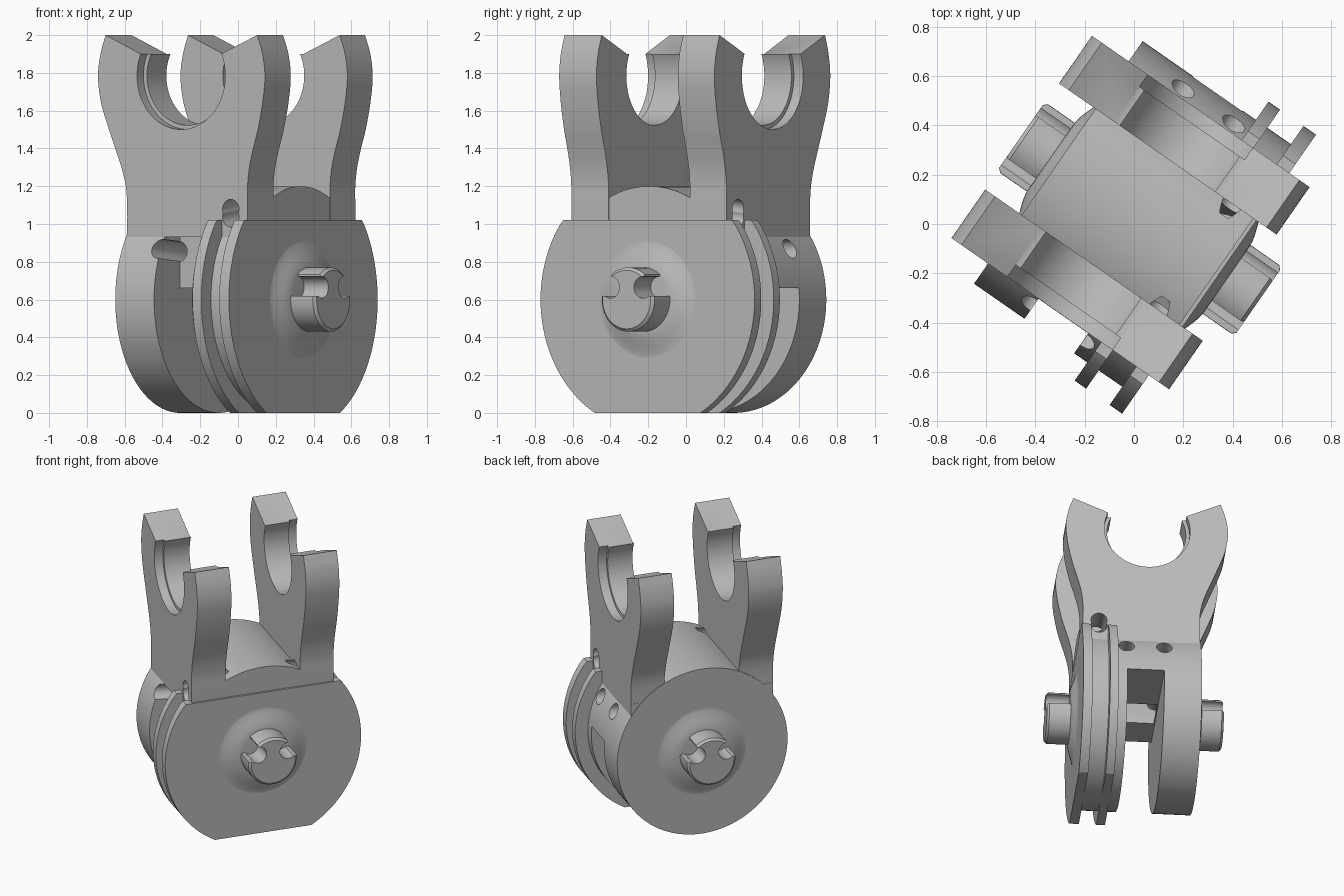
import bpy, bmesh, math
from mathutils import Matrix, Vector

if "Cube" in bpy.data.objects:
    bpy.data.objects.remove(bpy.data.objects["Cube"])

# Local frame: X = lower pin axis, Y = upper pin axis; turned about z at the end
TURN = Matrix.Rotation(math.radians(-34.8), 4, 'Z')
CY, CZ = 0.03, 0.6          # centre of the round lower lugs
grey = bpy.data.materials.new("light_grey")
grey.diffuse_color = (0.5, 0.5, 0.5, 1)
grey.use_nodes = True
grey.node_tree.nodes["Principled BSDF"].inputs["Base Color"].default_value = grey.diffuse_color


def make(name, bm):
    bmesh.ops.recalc_face_normals(bm, faces=bm.faces)
    me = bpy.data.meshes.new(name)
    bm.to_mesh(me)
    bm.free()
    ob = bpy.data.objects.new(name, me)
    bpy.context.collection.objects.link(ob)
    return ob


def loft(name, a, b):
    """Solid between two matching loops of 3D points."""
    bm = bmesh.new()
    va, vb = [bm.verts.new(p) for p in a], [bm.verts.new(p) for p in b]
    n = len(a)
    bm.faces.new(va)
    bm.faces.new(vb[::-1])
    for i in range(n):
        bm.faces.new((va[i], va[(i + 1) % n], vb[(i + 1) % n], vb[i]))
    return make(name, bm)


def prism_x(name, pts, lo, hi):
    return loft(name, [(lo, p, q) for p, q in pts], [(hi, p, q) for p, q in pts])


def prism_y(name, pts, lo, hi):
    return loft(name, [(p, lo, q) for p, q in pts], [(p, hi, q) for p, q in pts])


def box(name, x0, x1, y0, y1, z0, z1):
    return prism_x(name, [(y0, z0), (y1, z0), (y1, z1), (y0, z1)], x0, x1)


def rod(name, p, q, r, seg=48):
    p, q = Vector(p), Vector(q)
    d = (q - p).normalized()
    s = d.cross(Vector((0, 0, 1))).normalized()
    t = s.cross(d)
    ring = [(s * math.cos(2 * math.pi * i / seg) + t * math.sin(2 * math.pi * i / seg)) * r for i in range(seg)]
    return loft(name, [p + v for v in ring], [q + v for v in ring])


def disc(name, lo, hi, r, y=CY, z=CZ, zmin=0.0, zmax=9.0, seg=128):
    pts = []
    for i in range(seg):
        a = 2 * math.pi * (i + .5) / seg
        pts.append((y + r * math.cos(a), min(zmax, max(zmin, z + r * math.sin(a)))))
    clean = [p for i, p in enumerate(pts)
             if not (p[1] in (zmin, zmax) and pts[i - 1][1] == p[1] and pts[(i + 1) % seg][1] == p[1])]
    return prism_x(name, clean, lo, hi)


def combine(base, others, op):
    for o in others:
        m = base.modifiers.new("b", 'BOOLEAN')
        m.operation, m.solver, m.object = op, 'EXACT', o
    bpy.context.view_layer.update()
    me = bpy.data.meshes.new_from_object(base.evaluated_get(bpy.context.evaluated_depsgraph_get()))
    base.modifiers.clear()
    base.data = me
    for o in others:
        bpy.data.objects.remove(o)
    return base


def smooth_curve(pts, steps=5):
    """Catmull-Rom through the points."""
    p = [pts[0]] + pts + [pts[-1]]
    out = []
    for i in range(1, len(p) - 2):
        for k in range(steps):
            t = k / steps
            out.append(tuple(.5 * (2 * b + (c - a) * t + (2 * a - 5 * b + 4 * c - d) * t * t
                                   + (3 * b - a - 3 * c + d) * t ** 3)
                             for a, b, c, d in zip(p[i - 1], p[i], p[i + 1], p[i + 2])))
    return out + [pts[-1]]


# Central body: shoulder block, plain lug, grooved lug
body = box("clevis_body", -.39, .39, -.47, .53, .72, 1.02)
parts = [disc("core", -.395, .385, .6),
         disc("rim_inner", .165, .222, .69, zmax=1.02),
         disc("rim_outer", .338, .40, .69, zmax=1.02)]

# Upper fork arms: flared profile with a V mouth
left = smooth_curve([(-.388, .95), (-.388, 1.1), (-.397, 1.2), (-.425, 1.3), (-.465, 1.4),
                     (-.505, 1.5), (-.556, 1.64), (-.576, 1.78), (-.56, 1.9), (-.527, 2)])
right = smooth_curve([(.45, 2), (.485, 1.9), (.50, 1.78), (.485, 1.64), (.455, 1.5),
                      (.425, 1.4), (.40, 1.3), (.388, 1.2), (.388, 1.1), (.388, .95)])
arm = left + [(-.30, 1.9), (.217, 1.9)] + right
parts += [prism_y("front_arm", arm, -.47, -.23), prism_y("back_arm", arm, .295, .53)]
combine(body, parts, 'UNION')

# Cutters: stepped bores of the arms
cuts = [rod("bore", (-.04, -.8, 1.785), (-.04, .8, 1.785), .262, 96),
        rod("bore_front", (-.04, -.8, 1.785), (-.04, -.41, 1.785), .2845, 96),
        rod("bore_back", (-.04, .47, 1.785), (-.04, .8, 1.785), .2845, 96)]
# Gap between the lugs and the funnel leading down into it
cuts += [box("gap", -.145, .10, -.9, .9, -.2, .66),
         box("gap_front", -.145, .10, -.9, -.33, .5, .93),
         box("gap_mid", -.14, .10, -.08, .17, .5, .9)]


def rect(x0, x1, y0, y1, z):
    return [(x0, y0, z), (x1, y0, z), (x1, y1, z), (x0, y1, z)]


cuts.append(loft("funnel", rect(-.145, .10, -.08, .17, .68), rect(-.36, .36, -.21, .275, 1.03)))
# Cable holes through the shoulders and above the groove
for s in (-1, 1):
    for x in (-.15, .10):
        cuts.append(rod("cable_hole", (x, CY + s * .05, .83), (x, CY + s * .8, .89), .052, 32))
    for dz in (0, -.04):
        cuts.append(rod("groove_hole", (.28, CY + s * .2, 1.115 + dz), (.28, CY + s * .8, 1.04 + dz), .053, 32))
combine(body, cuts, 'DIFFERENCE')
objs = [body]

# Pins with two side bites, and flared bosses, on both lugs
for s, name, face, tip in ((1, "right", .40, .594), (-1, "left", .395, .58)):
    prof = [(.17, face - .05), (.17, tip - .015), (.155, tip), (0, tip)]
    bm = bmesh.new()
    rings = []
    for r, x in [(0, face - .05)] + prof:
        rings.append([bm.verts.new((s * x, CY + r * math.cos(2 * math.pi * i / 64),
                                    CZ + r * math.sin(2 * math.pi * i / 64)))
                      for i in range(64 if r else 1)])
    for a, b in zip(rings, rings[1:]):
        for i in range(64):
            j = (i + 1) % 64
            f = [a[i % len(a)], a[j % len(a)], b[j % len(b)], b[i % len(b)]]
            bm.faces.new(list(dict.fromkeys(f)))
    pin = make(name + "_pin", bm)
    bites = [rod("bite", (s * (face + .025), CY + e * .105, .665), (s * .8, CY + e * .105, .665), .058, 32)
             for e in (-1, 1)]
    bites += [box("ledge", *sorted((s * (face + .025), s * .8)),
                  *sorted((CY + e * .105, CY + e * .3)), .62, .9) for e in (-1, 1)]
    objs.append(combine(pin, bites, 'DIFFERENCE'))
    # boss: low bell-shaped flare blending into the lug face
    bm = bmesh.new()
    prev = None
    for k in range(9):
        t = k / 8
        r, x = .33 - .17 * t, face - .002 + .04 * t * t * (3 - 2 * t)
        ring = [bm.verts.new((s * x, CY + r * math.cos(2 * math.pi * i / 64),
                              CZ + r * math.sin(2 * math.pi * i / 64))) for i in range(64)]
        for i in range(64 if prev else 0):
            bm.faces.new((prev[i], prev[(i + 1) % 64], ring[(i + 1) % 64], ring[i]))
        prev = ring
    bm.faces.new(prev)
    boss = make(name + "_boss", bm)
    # make sure the open shell faces outward
    if boss.data.polygons[-1].normal.x * s < 0:
        boss.data.flip_normals()
    objs.append(boss)

# Turn into place, colour and smooth
for ob in objs:
    ob.data.transform(TURN)
    ob.data.materials.clear()
    ob.data.materials.append(grey)
    bpy.ops.object.select_all(action='DESELECT')
    ob.select_set(True)
    bpy.context.view_layer.objects.active = ob
    bpy.ops.object.shade_smooth_by_angle(angle=math.radians(30))
